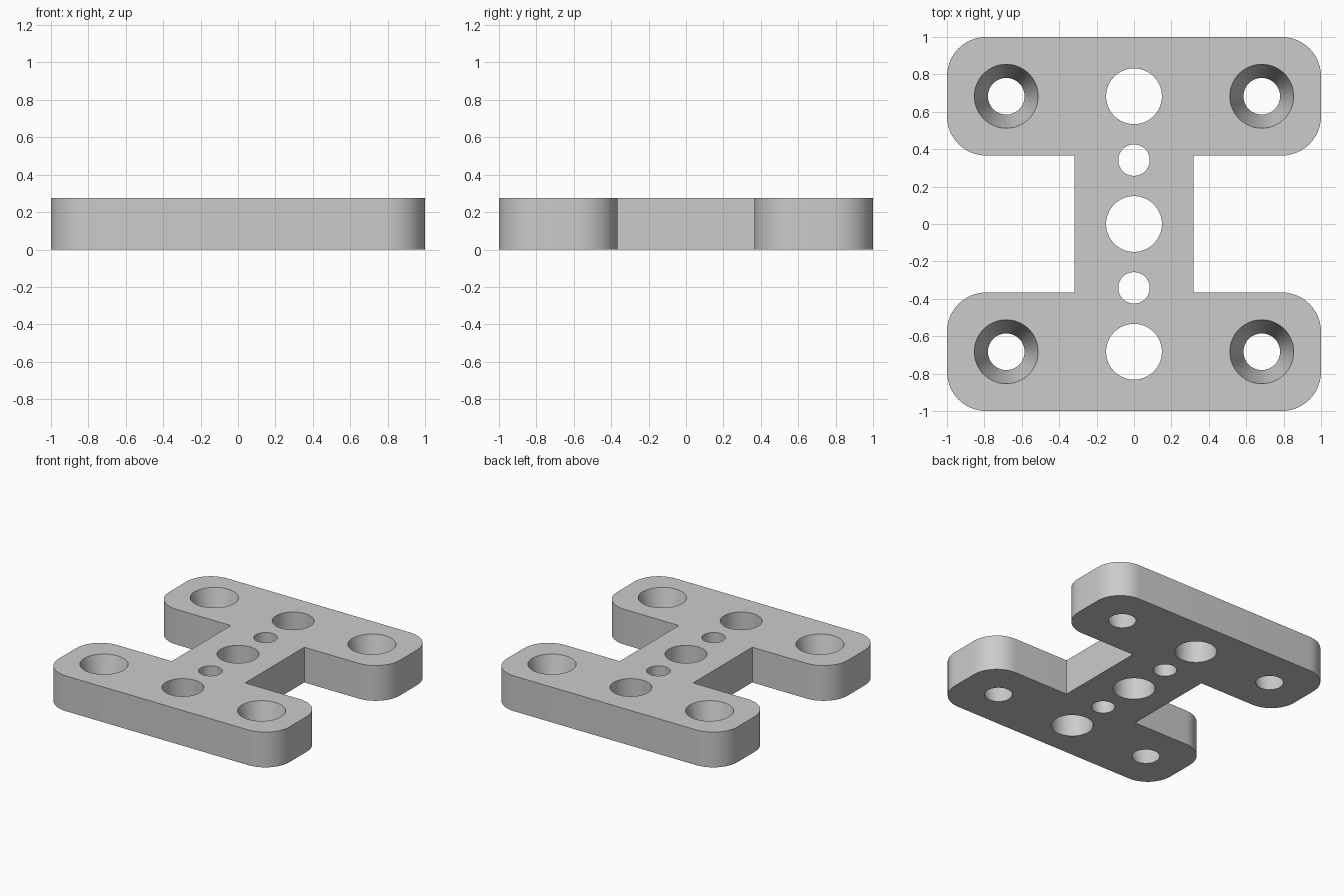
import bpy, bmesh
from math import sin, cos, pi, radians
from mathutils import Matrix

if "Cube" in bpy.data.objects:
    bpy.data.objects.remove(bpy.data.objects["Cube"])

HEIGHT = 0.276      # plate thickness
NOTCH_Y = 0.366     # inner edge of the end bars
WEB_X = 0.318       # half width of the central web
CORNER = 0.21       # rounding of the bar ends
HOLE = 0.683        # spacing of the main holes from the centre


def make_object(name, bm):
    bmesh.ops.recalc_face_normals(bm, faces=bm.faces)
    mesh = bpy.data.meshes.new(name)
    bm.to_mesh(mesh)
    bm.free()
    obj = bpy.data.objects.new(name, mesh)
    bpy.context.collection.objects.link(obj)
    return obj


def arc(cx, cy, start, steps=12):
    angles = [start + pi / 2 * i / steps for i in range(steps + 1)]
    return [(cx + CORNER * cos(a), cy + CORNER * sin(a)) for a in angles]


# H-shaped outline: right half, then the same half turned around
half = [(WEB_X, -NOTCH_Y), (WEB_X, NOTCH_Y)]
half += arc(1 - CORNER, NOTCH_Y + CORNER, -pi / 2)
half += arc(1 - CORNER, 1 - CORNER, 0)
left_end = arc(-1 + CORNER, 1 - CORNER, pi / 2)
left_end += arc(-1 + CORNER, NOTCH_Y + CORNER, pi)
half += left_end
outline = half + [(-x, -y) for x, y in half]

bm = bmesh.new()
base = bm.faces.new([bm.verts.new((x, y, 0)) for x, y in outline])
top = bmesh.ops.extrude_face_region(bm, geom=[base])["geom"]
bmesh.ops.translate(bm, vec=(0, 0, HEIGHT),
                    verts=[v for v in top if isinstance(v, bmesh.types.BMVert)])
bmesh.ops.dissolve_degenerate(bm, dist=1e-5, edges=bm.edges)
plate = make_object("mounting_plate", bm)

# Hole cutters: x, y, radius at the bottom, radius at the top
holes = [(0, y * HOLE, 0.149, 0.149) for y in (-1, 0, 1)]
holes += [(0, y * HOLE / 2, 0.084, 0.084) for y in (-1, 1)]
holes += [(x * HOLE, y * HOLE, 0.098, 0.171) for x in (-1, 1) for y in (-1, 1)]

bm = bmesh.new()
margin = 0.02
for x, y, low, high in holes:
    extra = (high - low) / HEIGHT * margin
    bmesh.ops.create_cone(bm, cap_ends=True, segments=64,
                          radius1=low - extra, radius2=high + extra,
                          depth=HEIGHT + 2 * margin,
                          matrix=Matrix.Translation((x, y, HEIGHT / 2)))
cutter = make_object("hole_cutter", bm)
cutter.hide_render = True

# Cut the holes and discard the cutter
cut = plate.modifiers.new("holes", 'BOOLEAN')
cut.operation = 'DIFFERENCE'
cut.solver = 'EXACT'
cut.object = cutter
bpy.ops.object.select_all(action='DESELECT')
plate.select_set(True)
bpy.context.view_layer.objects.active = plate
bpy.ops.object.modifier_apply(modifier=cut.name)
bpy.data.objects.remove(cutter)

# Plain grey finish
grey = bpy.data.materials.new("plain_grey")
grey.use_nodes = True
colour = (0.6, 0.6, 0.6, 1)
grey.diffuse_color = colour
grey.node_tree.nodes["Principled BSDF"].inputs["Base Color"].default_value = colour
plate.data.materials.clear()
plate.data.materials.append(grey)
bpy.ops.object.shade_smooth_by_angle(angle=radians(30))
